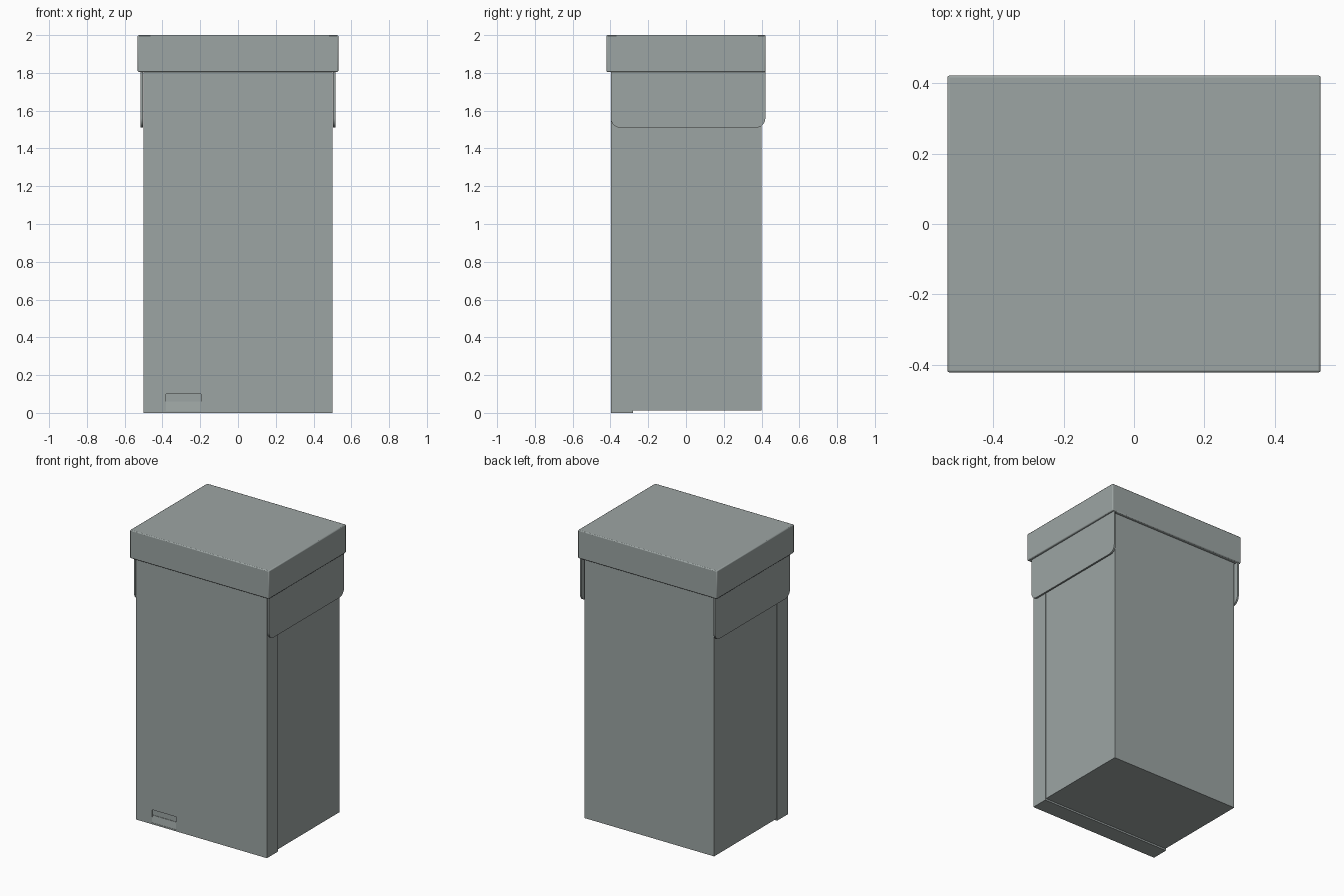
import bpy, bmesh, math

if "Cube" in bpy.data.objects:
    bpy.data.objects.remove(bpy.data.objects["Cube"])

grey = bpy.data.materials.new("grey_green_metal")
grey.diffuse_color = (0.335, 0.375, 0.368, 1)
grey.use_nodes = True
grey.node_tree.nodes["Principled BSDF"].inputs["Base Color"].default_value = grey.diffuse_color


def finish(name, bm):
    """Turn a bmesh into a linked, coloured object."""
    bmesh.ops.recalc_face_normals(bm, faces=bm.faces)
    mesh = bpy.data.meshes.new(name)
    bm.to_mesh(mesh)
    bm.free()
    mesh.materials.append(grey)
    obj = bpy.data.objects.new(name, mesh)
    bpy.context.collection.objects.link(obj)
    return obj


def box(name, lo, hi, bevel=0.0):
    """Axis-aligned box between two corners, optionally with rounded edges."""
    bm = bmesh.new()
    bmesh.ops.create_cube(bm, size=1)
    for v in bm.verts:
        v.co = [(a + b) / 2 + c * (b - a) for a, b, c in zip(lo, hi, v.co)]
    obj = finish(name, bm)
    if bevel:
        mod = obj.modifiers.new("rounding", 'BEVEL')
        mod.width, mod.segments = bevel, 2
    return obj


def side_flap(name, x0, x1, y0, y1, z0, z1, r):
    """Thin plate in the yz plane with rounded lower corners."""
    steps = 8
    profile = [(y1, z1), (y0, z1)]
    for cy, start in ((y0 + r, 180), (y1 - r, 270)):
        for i in range(steps + 1):
            a = math.radians(start + 90 * i / steps)
            profile.append((cy + r * math.cos(a), z0 + r + r * math.sin(a)))
    bm = bmesh.new()
    face = bm.faces.new([bm.verts.new((x0, y, z)) for y, z in profile])
    ext = bmesh.ops.extrude_face_region(bm, geom=[face])
    for v in ext["geom"]:
        if isinstance(v, bmesh.types.BMVert):
            v.co.x = x1
    return finish(name, bm)


def smooth(obj):
    bpy.ops.object.select_all(action='DESELECT')
    obj.select_set(True)
    bpy.context.view_layer.objects.active = obj
    bpy.ops.object.shade_smooth_by_angle(angle=math.radians(50))


# Bin body, raised slightly off the floor
box("body", (-0.495, -0.28, 0.012), (0.495, 0.4, 1.81))

# Front panel reaching the floor, with a shallow pedal opening cut into it
panel = box("front_panel", (-0.5, -0.398, 0), (0.5, -0.28, 1.81))
cutter = box("pedal_opening_cutter", (-0.38, -0.45, 0.01), (-0.195, -0.388, 0.1))
cutter.hide_render = True
cutter.hide_set(True)
cut = panel.modifiers.new("pedal_opening", 'BOOLEAN')
cut.operation, cut.solver, cut.object = 'DIFFERENCE', 'EXACT', cutter

# Foot pedal inside the opening, its front face leaning back at the top
pedal = box("pedal", (-0.38, -0.398, 0.011), (-0.195, -0.38, 0.06))
for v in pedal.data.vertices:
    if v.co.z > 0.05 and v.co.y < -0.39:
        v.co.y = -0.391

# Lid with slightly softened edges
smooth(box("lid", (-0.531, -0.422, 1.805), (0.531, 0.422, 2.0), 0.006))

# Hanging side flaps, mirrored to the other side
flap = side_flap("side_flaps", 0.504, 0.516, -0.398, 0.42, 1.51, 1.82, 0.05)
flap.modifiers.new("mirror", 'MIRROR')
smooth(flap)
